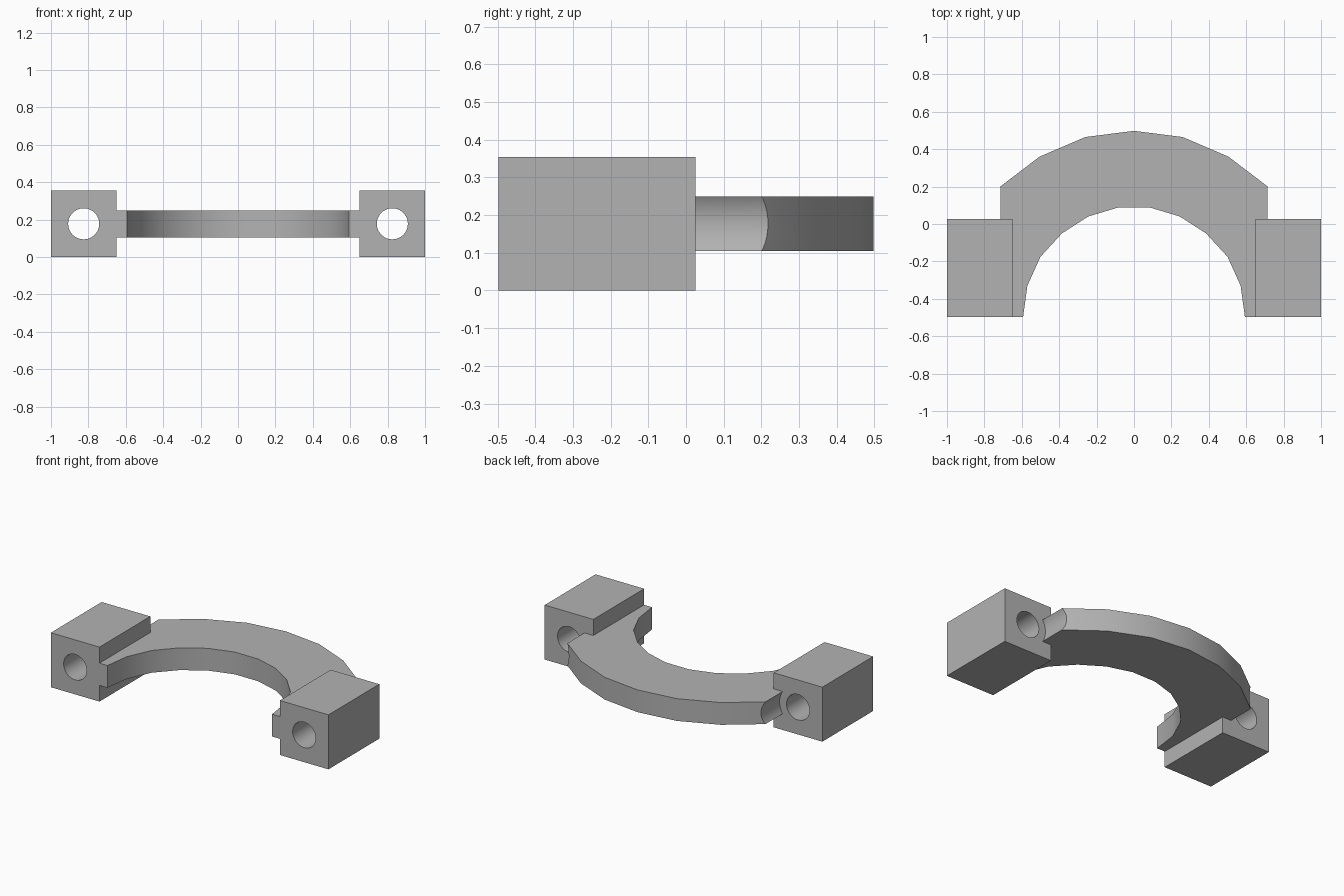
import bpy, bmesh, math
from mathutils import Matrix

if "Cube" in bpy.data.objects:
    bpy.data.objects.remove(bpy.data.objects["Cube"])

grey = bpy.data.materials.new("plain grey")
grey.use_nodes = True
grey.diffuse_color = (0.45, 0.45, 0.45, 1)
grey.node_tree.nodes["Principled BSDF"].inputs["Base Color"].default_value = (0.45, 0.45, 0.45, 1)

HOLE_X, MID_Z = 0.825, 0.1775


def add_object(name, bm):
    bmesh.ops.recalc_face_normals(bm, faces=bm.faces[:])
    mesh = bpy.data.meshes.new(name)
    bm.to_mesh(mesh)
    bm.free()
    mesh.materials.append(grey)
    obj = bpy.data.objects.new(name, mesh)
    bpy.context.collection.objects.link(obj)
    return obj


def cylinder_cutter(name, x, radius):
    bm = bmesh.new()
    place = Matrix.Translation((x, 0, MID_Z)) @ Matrix.Rotation(math.pi / 2, 4, "X")
    bmesh.ops.create_cone(bm, cap_ends=True, segments=48, radius1=radius,
                          radius2=radius, depth=2, matrix=place)
    obj = add_object(name, bm)
    obj.hide_render = True
    obj.hide_set(True)
    return obj


def cut(obj, cutter):
    mod = obj.modifiers.new("cut", "BOOLEAN")
    mod.operation = "DIFFERENCE"
    mod.solver = "EXACT"
    mod.object = cutter


def finish(obj):
    # Apply the cuts, drop the cutters and smooth the curved walls
    bpy.ops.object.select_all(action="DESELECT")
    obj.select_set(True)
    bpy.context.view_layer.objects.active = obj
    cutters = [m.object for m in obj.modifiers]
    for mod in list(obj.modifiers):
        bpy.ops.object.modifier_apply(modifier=mod.name)
    for cutter in cutters:
        bpy.data.objects.remove(cutter)
    bpy.ops.object.shade_smooth_by_angle(angle=math.radians(30))


# Curved handle: half outline from back centre round to the inner arc, mirrored
half = [(0.26, 0.465), (0.505, 0.36), (0.76, 0.166), (0.76, 0.0), (0.66, 0.0),
        (0.66, -0.497), (0.593, -0.497), (0.57, -0.33), (0.5, -0.175),
        (0.385, -0.05), (0.245, 0.04), (0.085, 0.088)]
outline = [(0, 0.498)] + half + [(-x, y) for x, y in reversed(half)]
bm = bmesh.new()
face = bm.faces.new([bm.verts.new((x, y, 0.105)) for x, y in outline])
top = bmesh.ops.extrude_face_region(bm, geom=[face])
bmesh.ops.translate(bm, vec=(0, 0, 0.145),
                    verts=[v for v in top["geom"] if isinstance(v, bmesh.types.BMVert)])
handle = add_object("curved_handle", bm)
for side in (-1, 1):
    cut(handle, cylinder_cutter("screw_clearance", side * HOLE_X, 0.133))
finish(handle)

# Mounting blocks with a screw hole running front to back
for name, side in (("right_mount", -1), ("left_mount", 1)):
    bm = bmesh.new()
    bmesh.ops.create_cube(bm, size=1, matrix=Matrix.Translation(
        (side * HOLE_X, -0.236, MID_Z)) @ Matrix.Diagonal((0.35, 0.523, 0.355, 1)))
    block = add_object(name, bm)
    cut(block, cylinder_cutter("screw_hole", side * HOLE_X, 0.083))
    finish(block)
